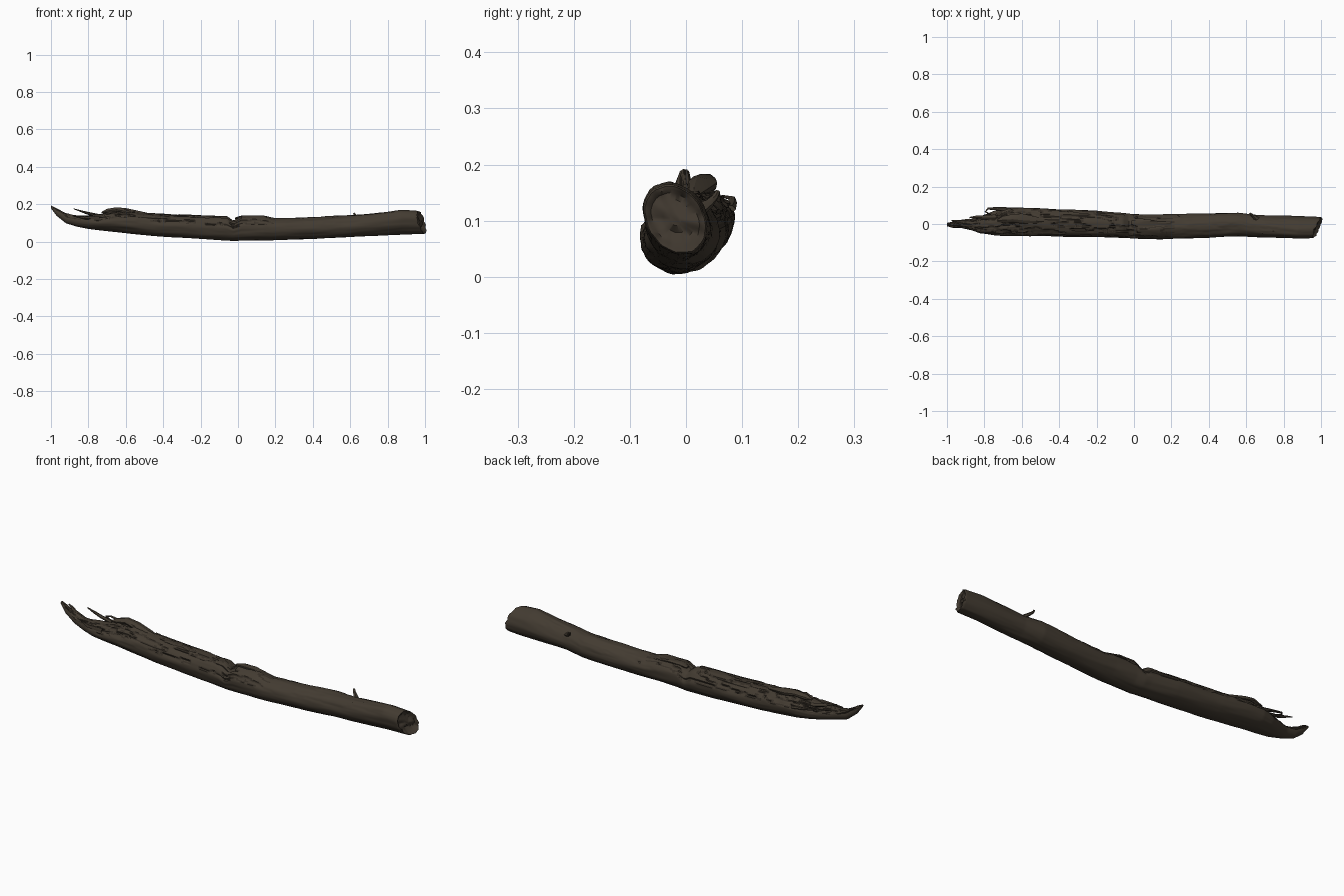
import bpy, bmesh, math
from mathutils import Vector, noise

if "Cube" in bpy.data.objects:
    bpy.data.objects.remove(bpy.data.objects["Cube"])

def material(name, rgb):
    m = bpy.data.materials.new(name)
    m.diffuse_color = (*rgb, 1)
    m.use_nodes = True
    m.node_tree.nodes["Principled BSDF"].inputs["Base Color"].default_value = m.diffuse_color
    return m

BARK = material("weathered bark", (0.056, 0.044, 0.031))
TORN = material("dark torn wood", (0.036, 0.028, 0.020))
END = material("broken end wood", (0.050, 0.039, 0.028))

# Log outline stations: x, bottom z, top z, front y, back y
STATIONS = [
    (-1.00, .178, .192, -.012, .006), (-.97, .138, .178, -.020, .012),
    (-.92, .098, .150, -.022, .020), (-.86, .080, .140, -.036, .028),
    (-.80, .068, .138, -.052, .050), (-.74, .060, .146, -.060, .074),
    (-.68, .052, .160, -.063, .087), (-.60, .044, .163, -.066, .086),
    (-.45, .029, .150, -.066, .081), (-.20, .014, .142, -.070, .071),
    (-.06, .006, .136, -.074, .058), (-.025, .005, .113, -.075, .054),
    (.02, .005, .140, -.079, .052), (.14, .007, .138, -.083, .051),
    (.20, .009, .125, -.080, .052), (.40, .014, .131, -.072, .057),
    (.56, .022, .139, -.065, .061), (.66, .029, .146, -.070, .047),
    (.88, .038, .168, -.076, .040), (.975, .040, .164, -.074, .036)]

def station(x):
    for a, b in zip(STATIONS, STATIONS[1:]):
        if x <= b[0]:
            t = max(0, (x - a[0]) / (b[0] - a[0]))
            return [p + (q - p) * t for p, q in zip(a[1:], b[1:])]
    return STATIONS[-1][1:]

def ramp(v, lo, hi):
    t = min(1, max(0, (v - lo) / (hi - lo)))
    return t * t * (3 - 2 * t)

def surface(x, ang, shrink=1.0):
    """Point on the log, and how deeply its bark is torn away there."""
    bot, top, y0, y1 = station(x)
    c, s = math.cos(ang), math.sin(ang)
    ry, rz = (y1 - y0) / 2, (top - bot) / 2
    size = min(1, ry / .06)
    # Long grain plus stepped loss of bark on the upper left part
    grain = noise.noise(Vector((x * 5, c * 2.2, s * 2.2 + 4))) * .05
    fine = noise.noise(Vector((x * 9, c * 8, s * 8))) * .022
    worn = ramp(s, .0, .55) * (1 - .75 * ramp(x, -.1, .3)) * (1 - ramp(x, .75, .9))
    patch = noise.noise(Vector((x * 7 + 9, c * 4, s * 4)))
    patch += .5 * noise.noise(Vector((x * 22, c * 10, s * 10)))
    torn = ramp(patch, .05, .14) * worn
    ragged = noise.noise(Vector((x * 28, c * 5, s * 5))) * .12 * worn * (1 - ramp(x, -.75, -.35))
    k = (1 + (grain + fine) * size - .10 * torn + ragged) * shrink
    y = (y0 + y1) / 2 + ry * k * c
    z = (bot + top) / 2 + rz * k * s
    y -= .22 * ramp(x, .5, .95) * rz * k * s
    # Slanted break at the right end
    x += ramp(x, .82, .975) * (.36 * (y + .02) - .18 * (z - .10))
    return Vector((x, y, max(z, .001))), torn

def finish(name, bm, mats, angle=38):
    bmesh.ops.recalc_face_normals(bm, faces=bm.faces)
    me = bpy.data.meshes.new(name)
    bm.to_mesh(me)
    bm.free()
    for m in mats:
        me.materials.append(m)
    ob = bpy.data.objects.new(name, me)
    bpy.context.collection.objects.link(ob)
    bpy.ops.object.select_all(action='DESELECT')
    ob.select_set(True)
    bpy.context.view_layer.objects.active = ob
    bpy.ops.object.shade_smooth_by_angle(angle=math.radians(angle))
    return ob

# Main log
N, SIDES = 260, 64
bm = bmesh.new()
rings, tears = [], []
for i in range(N + 1):
    row = [surface(-1 + 1.975 * i / N, 2 * math.pi * j / SIDES) for j in range(SIDES)]
    rings.append([bm.verts.new(p) for p, _ in row])
    tears.append([t for _, t in row])

# Uneven broken end: rounded rim, then a shallow lumpy face
for shrink, push in ((.95, .007), (.86, .002), (.76, -.007), (.58, -.009), (.38, -.006), (.18, -.004)):
    row = []
    for j in range(SIDES):
        p, _ = surface(.975, 2 * math.pi * j / SIDES, shrink)
        p.x += push + .012 * noise.noise(Vector((3, p.y * 45, p.z * 45)))
        row.append(bm.verts.new(p))
    rings.append(row)
for i in range(len(rings) - 1):
    for j in range(SIDES):
        k = (j + 1) % SIDES
        f = bm.faces.new((rings[i][j], rings[i][k], rings[i + 1][k], rings[i + 1][j]))
        if i >= N + 1:
            f.material_index = 2
        elif i < N:
            edge = [tears[i][j], tears[i][k], tears[i + 1][j], tears[i + 1][k]]
            f.material_index = 1 if max(edge) - min(edge) > .35 else 0
bm.faces.new(rings[0])
bm.faces.new(rings[-1]).material_index = 2
finish("log", bm, (BARK, TORN, END))

def splinter(name, path, mat, flat=.6, sides=7):
    """Tapered sliver; path points are x, y, z, radius."""
    bm = bmesh.new()
    pts = [Vector(p[:3]) for p in path]
    rows = []
    for i, p in enumerate(pts):
        d = (pts[min(i + 1, len(pts) - 1)] - pts[max(i - 1, 0)]).normalized()
        side = d.cross(Vector((0, 0, 1))).normalized()
        up = side.cross(d)
        r = path[i][3]
        row = []
        for j in range(sides):
            a = 2 * math.pi * j / sides
            w = r * (1 + .35 * noise.noise(p * 40 + Vector((j, 0, 0))))
            row.append(bm.verts.new(p + side * w * math.cos(a) + up * w * flat * math.sin(a)))
        rows.append(row)
    for a, b in zip(rows, rows[1:]):
        for j in range(sides):
            k = (j + 1) % sides
            bm.faces.new((a[j], a[k], b[k], b[j]))
    bm.faces.new(rows[0])
    bm.faces.new(rows[-1])
    finish(name, bm, (mat,), 30)

# Slivers at the torn left end
splinter("upper_splinter", [(-.74, .035, .138, .014), (-.80, .036, .150, .012),
         (-.84, .036, .163, .008), (-.88, .035, .176, .003)], BARK)
splinter("hooked_splinter", [(-.66, .074, .120, .014), (-.73, .082, .132, .009),
         (-.78, .082, .140, .006), (-.795, .066, .143, .005), (-.765, .050, .141, .003)], BARK)
splinter("tip_splinter", [(-.88, .010, .125, .016), (-.93, .012, .148, .011),
         (-.96, .016, .168, .007), (-.975, .018, .176, .003)], BARK)
splinter("front_splinter", [(-.74, -.040, .125, .016), (-.82, -.040, .126, .011),
         (-.87, -.030, .134, .003)], TORN)

# Raised bark slabs along the worn top
splinter("bark_ridge", [(-.73, .020, .155, .006), (-.70, .024, .164, .020), (-.65, .030, .171, .024),
         (-.60, .026, .162, .026), (-.52, .018, .152, .018), (-.46, .014, .144, .006)], BARK, .55, 9)
splinter("notch_lip", [(-.015, .008, .125, .010), (.02, .004, .132, .020),
         (.09, .004, .132, .020), (.17, .008, .122, .008)], BARK, .4, 9)

# Small twig stub on the back of the right half
splinter("twig_stub", [(.66, .022, .118, .014), (.64, .040, .130, .010),
         (.625, .052, .142, .007), (.62, .057, .152, .005)], BARK, .8)
